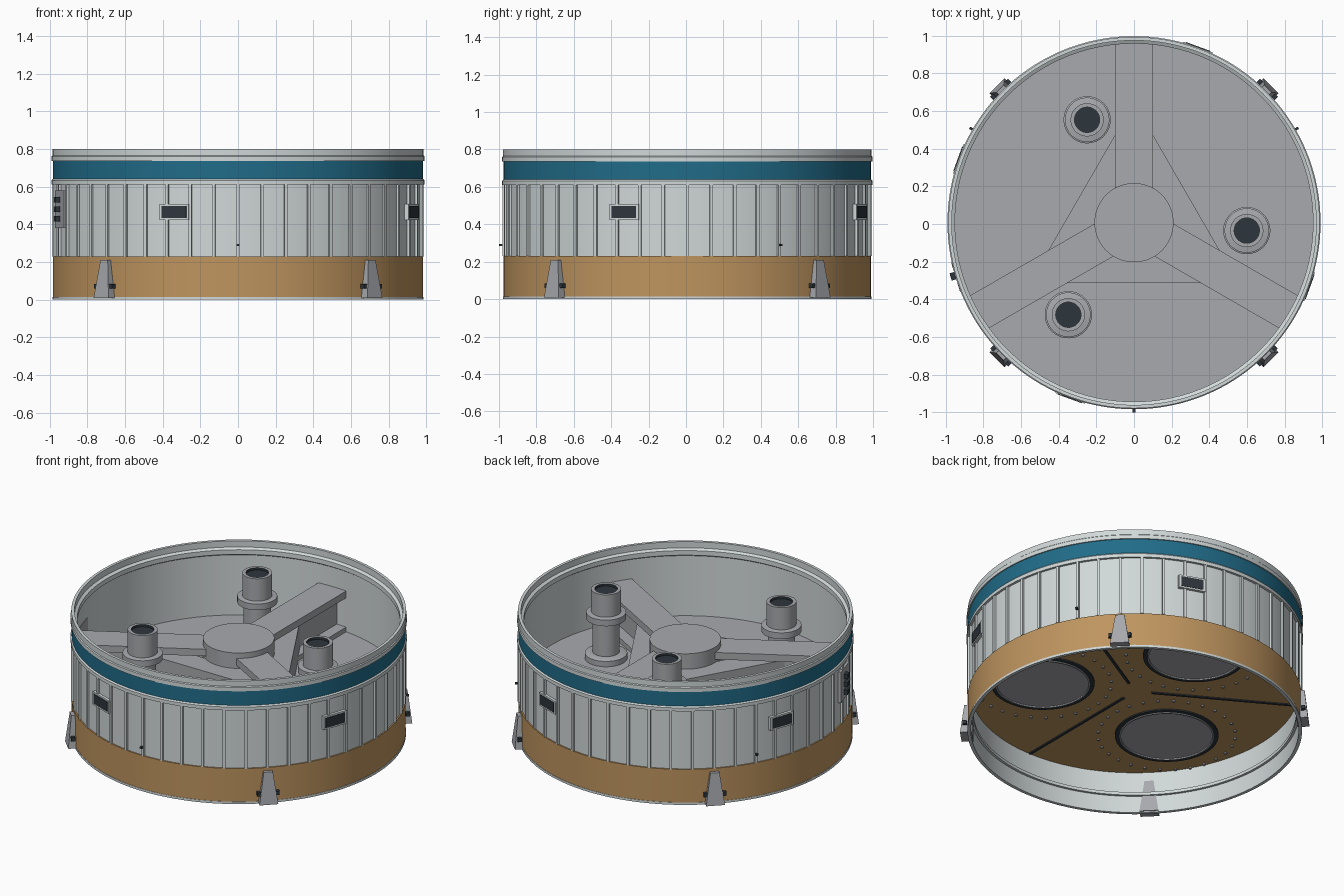
import bpy, bmesh, math
from mathutils import Matrix, Vector

cube = bpy.data.objects.get("Cube")
if cube:
    bpy.data.objects.remove(cube)

ROOT = Matrix.Translation((0, 0.007, 0))
DECK, FLOOR, RING = 0.32, 0.27, 0.965
SPOKES = (90, 210, 330)
SEAMS = (30, 150, 270)


def material(name, rgb):
    m = bpy.data.materials.new(name)
    m.use_nodes = True
    m.diffuse_color = (*rgb, 1)
    node = next(n for n in m.node_tree.nodes if n.type == 'BSDF_PRINCIPLED')
    node.inputs["Base Color"].default_value = (*rgb, 1)
    return m


PALE = material("pale grey", (0.64, 0.69, 0.69))
GREY = material("mid grey", (0.39, 0.40, 0.42))
TAN = material("tan", (0.52, 0.30, 0.115))
TEAL = material("teal", (0.015, 0.15, 0.25))
DARK = material("near black", (0.027, 0.037, 0.046))


def finish(name, bm, mats):
    """Turn a bmesh into an object, smooth but sharp at hard edges."""
    bmesh.ops.recalc_face_normals(bm, faces=bm.faces)
    for f in bm.faces:
        f.smooth = True
    for e in bm.edges:
        e.smooth = len(e.link_faces) == 2 and e.calc_face_angle(0) < math.radians(30)
    me = bpy.data.meshes.new(name)
    bm.to_mesh(me)
    bm.free()
    for m in mats:
        me.materials.append(m)
    ob = bpy.data.objects.new(name, me)
    ob.matrix_world = ROOT
    bpy.context.collection.objects.link(ob)
    return ob


def polar(az, r=0, z=0):
    """Frame whose x axis points outwards at the given azimuth."""
    return Matrix.Rotation(math.radians(az), 4, 'Z') @ Matrix.Translation((r, 0, z))


def lathe(bm, profile, at=Matrix(), steps=48, closed=False, rule=None):
    """Revolve (r, z) points; r = 0 makes a pole."""
    rings = []
    for r, z in profile:
        if r == 0:
            rings.append([bm.verts.new(at @ Vector((0, 0, z)))] * steps)
        else:
            rings.append([bm.verts.new(at @ Vector((r * math.cos(t), r * math.sin(t), z)))
                          for t in (math.tau * i / steps for i in range(steps))])
    pairs = list(zip(rings, rings[1:])) + ([(rings[-1], rings[0])] if closed else [])
    for k, (a, b) in enumerate(pairs):
        for i in range(steps):
            j = (i + 1) % steps
            quad = list(dict.fromkeys((a[i], a[j], b[j], b[i])))
            f = bm.faces.new(quad)
            if rule:
                f.material_index = rule(k)


def drum(bm, r, z0, z1, at=Matrix(), steps=48):
    lathe(bm, [(0, z0), (r, z0), (r, z1), (0, z1)], at, steps)


def box(bm, size, at):
    bmesh.ops.create_cube(bm, size=1, matrix=at @ Matrix.Diagonal((*size, 1)))


# Outer ring wall, painted by band
wall = [(.985, 0), (.985, .015), (.983, .015), (.983, .23), (.975, .23), (.975, .61),
        (.99, .61), (.99, .632), (.983, .64), (.983, .735), (.99, .735), (.99, .76),
        (.985, .765), (.985, .8), (.967, .8), (.967, .76), (.95, .75), (.95, .72),
        (RING, .71), (RING, .13), (.95, .13), (.95, .11), (RING, .11), (RING, 0)]
bm = bmesh.new()
lathe(bm, wall, steps=144, closed=True, rule=lambda k: {2: 1, 3: 1, 8: 2}.get(k, 0))
finish("ring_wall", bm, [PALE, TAN, TEAL])

# Vertical stiffener ribs
bm = bmesh.new()
for i in range(48):
    box(bm, (.012, .016, .38), polar(i * 7.5, .981, .42))
finish("wall_ribs", bm, [PALE])

# Deck: grey above, tan heat shield beneath
bm = bmesh.new()
lathe(bm, [(0, FLOOR), (.97, FLOOR), (.97, DECK), (0, DECK)], steps=144,
      rule=lambda k: int(k == 0))
finish("deck", bm, [GREY, TAN])

# Central hub and three I-beam spokes
bm = bmesh.new()
drum(bm, .21, DECK, .62, steps=64)
finish("hub", bm, [GREY])
bm = bmesh.new()
for az in SPOKES:
    box(bm, (.83, .2, .045), polar(az, .55, .5625))
    box(bm, (.83, .06, .22), polar(az, .55, .43))
    box(bm, (.83, .2, .03), polar(az, .55, .335))
finish("spokes", bm, [GREY])

# Braces between neighbouring spokes
bm = bmesh.new()
for az in SEAMS:
    bmesh.ops.create_cube(bm, size=1, matrix=polar(az, .245, .42) @ Matrix.Diagonal((.15, .7, .2, 1)))
    for v in bm.verts[-8:]:
        p = polar(az).inverted() @ v.co
        p.y = math.copysign(p.x * math.tan(math.radians(60)) - .06, p.y)
        v.co = polar(az) @ p
finish("spoke_braces", bm, [GREY])

# Upright flanged tubes with dark mouths
tube = [(.125, DECK), (.125, .355), (.1, .365), (.08, .365), (.08, .575), (.118, .58),
        (.118, .62), (.088, .625), (.088, .77), (.067, .77), (.067, .755), (0, .755)]
bm = bmesh.new()
for az in (114.5, 234.5, 356):
    lathe(bm, tube, polar(az, .6), rule=lambda k: int(k >= 9))
finish("tubes", bm, [GREY, DARK])

# Underside: engine openings, bolt circles and seams
opening = [(.305, FLOOR), (.305, FLOOR - .008), (.28, FLOOR - .008), (.28, FLOOR - .014),
           (.27, FLOOR - .014), (.27, FLOOR - .006), (0, FLOOR - .006)]
covers, bolts, seams = bmesh.new(), bmesh.new(), bmesh.new()
for az in SPOKES:
    lathe(covers, opening, polar(az, .55), 64, rule=lambda k: int(k > 1))
    for i in range(28):
        at = polar(az, .55) @ polar(i * 360 / 28, .405)
        drum(bolts, .009, FLOOR - .01, FLOOR, at, 8)
for az in SEAMS:
    box(seams, (.86, .016, .01), polar(az, .53, FLOOR - .002))
finish("engine_openings", covers, [DARK, GREY])
finish("shield_bolts", bolts, [GREY])
finish("shield_seams", seams, [DARK])

# Windows with pale frames
frames, panes = bmesh.new(), bmesh.new()
for az in (70, 160, 250, 340):
    box(frames, (.024, .165, .085), polar(az, .98, .465))
    box(panes, (.008, .138, .064), polar(az, .991, .465))
finish("window_frames", frames, [PALE])
finish("window_panes", panes, [DARK])

# Connector panel with three sockets
bm = bmesh.new()
box(bm, (.03, .16, .2), polar(197, .975, .48))
finish("connector_panel", bm, [GREY])
bm = bmesh.new()
for z in (.43, .48, .53):
    box(bm, (.03, .04, .03), polar(196.5, 1.0, z))
finish("connector_sockets", bm, [DARK])

# Small vent nozzles
bm = bmesh.new()
for az in SEAMS:
    box(bm, (.04, .014, .01), polar(az, .987, .29))
finish("vent_nozzles", bm, [DARK])

# Tapered feet with side bolts
feet, pins = bmesh.new(), bmesh.new()
for az in (45, 135, 225, 315):
    at = polar(az)
    low, high = [[feet.verts.new(at @ Vector((x, y, z))) for x, y in
                  ((.958, -w), (out, -w), (out, w), (.958, w))]
                 for w, out, z in ((.056, 1.028, .008), (.027, 1.005, .21))]
    feet.faces.new(low)
    feet.faces.new(high)
    for i in range(4):
        j = (i + 1) % 4
        feet.faces.new((low[i], low[j], high[j], high[i]))
    for side in (-1, 1):
        box(pins, (.024, .024, .024), at @ Matrix.Translation((1.0, side * .055, .072)))
finish("feet", feet, [GREY])
finish("foot_bolts", pins, [DARK])
